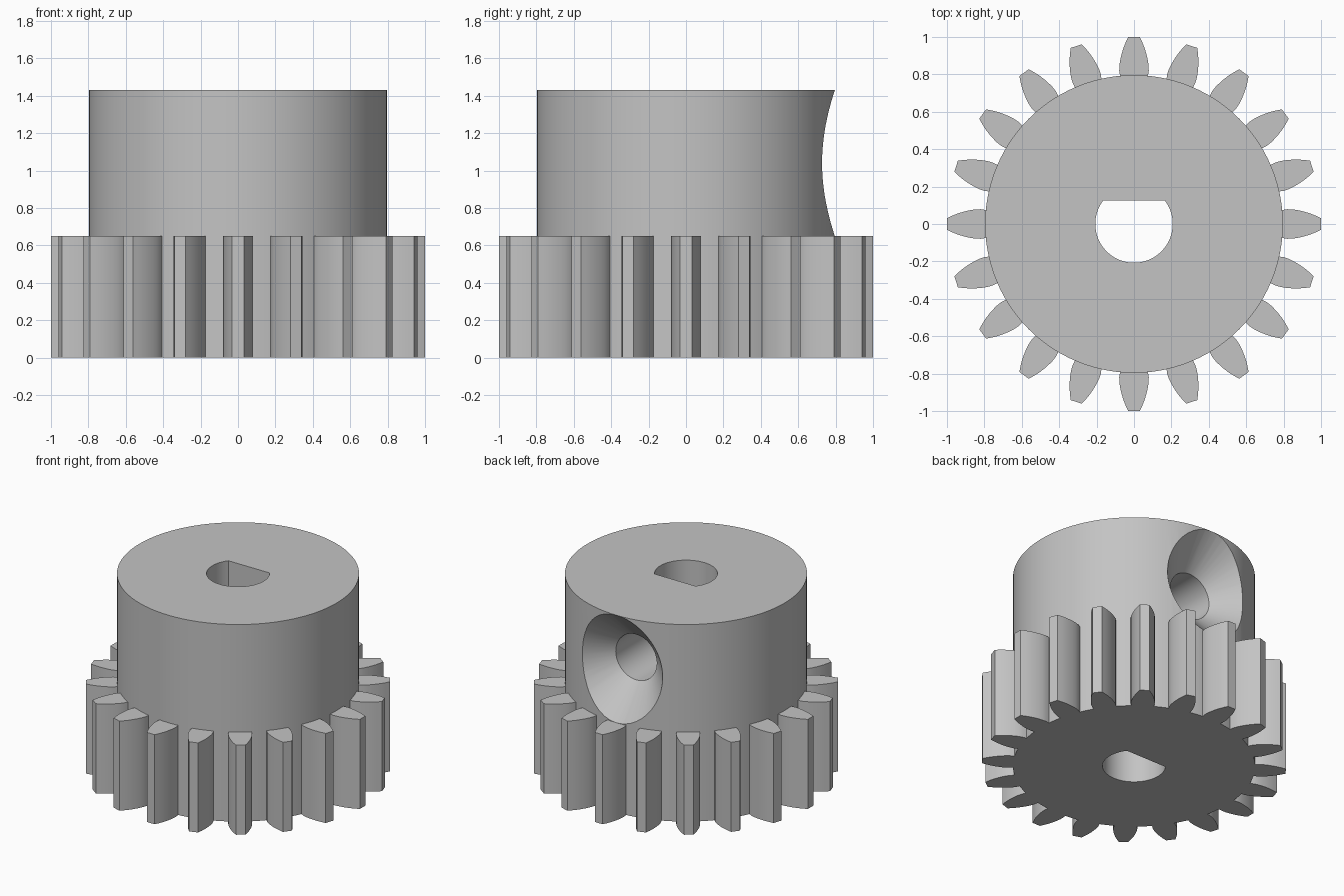
import bpy, bmesh, math
from mathutils import Matrix, Vector

cube = bpy.data.objects.get("Cube")
if cube:
    bpy.data.objects.remove(cube, do_unlink=True)

steel = bpy.data.materials.new("plain_grey_metal")
steel.use_nodes = True
GREY = (0.55, 0.55, 0.55, 1)
steel.diffuse_color = GREY
steel.node_tree.nodes["Principled BSDF"].inputs["Base Color"].default_value = GREY

HUB_R, HUB_H, GEAR_H, TEETH = 0.796, 1.43, 0.65, 20


def ring(count, radius, start=0.0, end=math.tau, closed=True):
    steps = count if closed else count - 1
    return [(radius * math.cos(start + (end - start) * i / steps),
             radius * math.sin(start + (end - start) * i / steps)) for i in range(count)]


def extrude_profile(bm, profile, z0, z1, turn=0.0):
    """Add a closed prism over a flat outline, turned about z."""
    rot = Matrix.Rotation(turn, 3, 'Z')
    low = [bm.verts.new(rot @ Vector((x, y, z0))) for x, y in profile]
    high = [bm.verts.new(rot @ Vector((x, y, z1))) for x, y in profile]
    bm.faces.new(low[::-1])
    bm.faces.new(high)
    for i in range(len(low)):
        j = (i + 1) % len(low)
        bm.faces.new((low[i], low[j], high[j], high[i]))


def make_object(name, bm):
    bmesh.ops.recalc_face_normals(bm, faces=bm.faces)
    mesh = bpy.data.meshes.new(name)
    bm.to_mesh(mesh)
    bm.free()
    mesh.materials.append(steel)
    obj = bpy.data.objects.new(name, mesh)
    bpy.context.collection.objects.link(obj)
    return obj


def cut(target, cutter):
    cutter.hide_render = True
    mod = target.modifiers.new("cut", 'BOOLEAN')
    mod.operation, mod.solver, mod.object = 'DIFFERENCE', 'EXACT', cutter
    bpy.ops.object.select_all(action='DESELECT')
    bpy.context.view_layer.objects.active = target
    target.select_set(True)
    bpy.ops.object.modifier_apply(modifier=mod.name)
    bpy.data.objects.remove(cutter, do_unlink=True)


# Hub, running the full height
bm = bmesh.new()
extrude_profile(bm, ring(96, HUB_R), 0, HUB_H)
hub = make_object("hub", bm)

# D-shaped shaft bore with its flat at the back
BORE_R, FLAT_Y = 0.207, 0.125
edge = math.asin(FLAT_Y / BORE_R)
bm = bmesh.new()
extrude_profile(bm, ring(48, BORE_R, math.pi - edge, math.tau + edge, False), -0.1, HUB_H + 0.1)
cut(hub, make_object("bore_cutter", bm))

# Countersunk screw hole through the back wall into the bore
bm = bmesh.new()
loops = []
for y, radius in ((0.05, 0.165), (0.57, 0.165), (0.9, 0.495)):
    loops.append([bm.verts.new((x, y, 1.04 + z)) for x, z in ring(48, radius)])
bm.faces.new(loops[0])
bm.faces.new(loops[-1][::-1])
for a, b in zip(loops, loops[1:]):
    for i in range(48):
        j = (i + 1) % 48
        bm.faces.new((a[i], a[j], b[j], b[i]))
cut(hub, make_object("screw_hole_cutter", bm))

# Teeth with curved flanks and a flat tip
flank = [(0.788, 0.074), (0.82, 0.079), (0.85, 0.078), (0.88, 0.073),
         (0.91, 0.066), (0.94, 0.057), (0.97, 0.045), (1.0, 0.031)]
outline = [(r, -w) for r, w in flank] + [(r, w) for r, w in reversed(flank)]
bm = bmesh.new()
for i in range(TEETH):
    extrude_profile(bm, outline, 0, GEAR_H, math.tau * i / TEETH)
teeth = make_object("gear_teeth", bm)

# Smooth walls, sharp rims
bpy.ops.object.select_all(action='DESELECT')
for obj in (hub, teeth):
    obj.select_set(True)
bpy.context.view_layer.objects.active = hub
bpy.ops.object.shade_smooth_by_angle(angle=math.radians(30))
